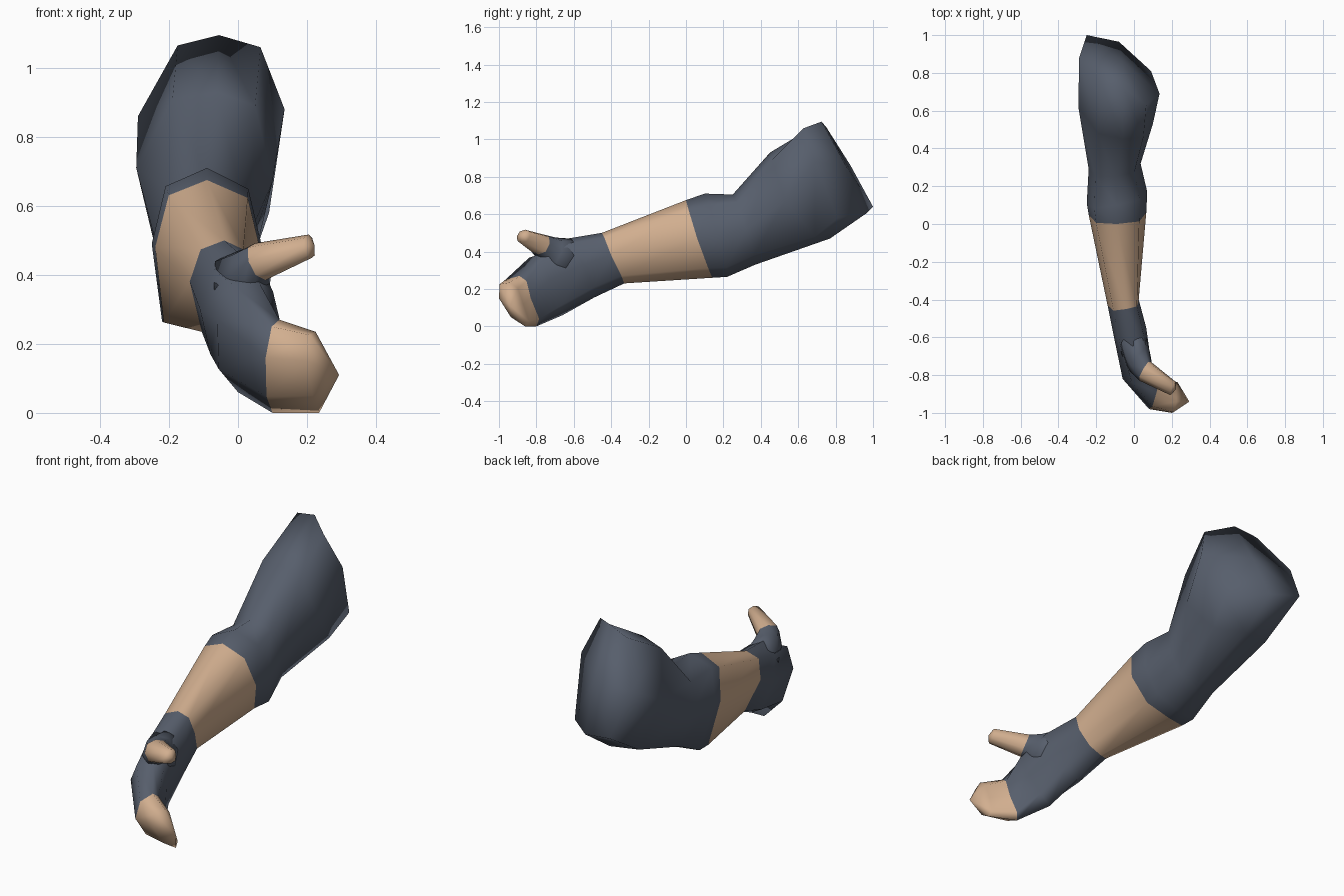
import bpy, bmesh
from mathutils import Vector


def material(name, rgb):
    m = bpy.data.materials.new(name)
    m.diffuse_color = (*rgb, 1)
    return m


CLOTH = material("slate cloth", (0.095, 0.113, 0.15))
SKIN = material("tan skin", (0.64, 0.425, 0.275))


def octagon(points):
    """Eight ring points; four cardinal points get diagonals in between.
    A fifth point, if given, replaces the bottom-left diagonal."""
    p = [Vector(q) for q in points]
    if len(p) == 8:
        return p
    c = sum(p[:4], Vector()) / 4
    out = []
    for i in range(4):
        out += [p[i], c + 0.75 * (p[i] + p[(i + 1) % 4] - 2 * c)]
    if len(p) == 5:
        out[5] = p[4]
    return out


def loft(name, rings, start, tip, skin_bands):
    """Skin rings together, close both ends to a point, colour by band number."""
    bm = bmesh.new()
    loops = [[bm.verts.new(v) for v in octagon(r)] for r in rings]
    for k in range(len(loops) - 1):
        a, b = loops[k], loops[k + 1]
        for i in range(8):
            j = (i + 1) % 8
            f = bm.faces.new((a[i], a[j], b[j], b[i]))
            f.material_index = int(k in skin_bands)
    for loop, point, mat in ((loops[0], start, 0), (loops[-1], tip, 1)):
        pole = bm.verts.new(point)
        for i in range(8):
            f = bm.faces.new((loop[i], loop[(i + 1) % 8], pole))
            f.material_index = mat
    bmesh.ops.recalc_face_normals(bm, faces=bm.faces[:])
    for f in bm.faces:
        f.smooth = True
    me = bpy.data.meshes.new(name)
    bm.to_mesh(me)
    bm.free()
    me.materials.append(CLOTH)
    me.materials.append(SKIN)
    ob = bpy.data.objects.new(name, me)
    bpy.context.collection.objects.link(ob)
    return ob


# Each ring runs top, right, bottom, left
# Upper sleeve: skewed shoulder end and the bulging upper arm
sleeve = [
    [(-.055, .725, 1.095), (.065, .63, 1.06), (.135, .69, .88), (.09, .81, .58),
     (-.08, .965, .605), (-.25, 1.0, .64), (-.29, .88, .86), (-.175, .75, 1.065)],
    [(-.06, .45, .93), (.05, .46, .89), (.10, .53, .67), (.055, .69, .48),
     (-.09, .77, .47), (-.24, .74, .48), (-.295, .62, .71), (-.19, .48, .91)],
]
# Elbow, sleeve hem and wrist
forearm = [
    [(-.10, .25, .705), (.035, .32, .52), (-.10, .37, .33), (-.24, .29, .50),
     (-.215, .36, .345)],
    [(-.09, .10, .71), (.07, .17, .48), (-.09, .22, .265), (-.25, .11, .49),
     (-.22, .20, .265)],
    [(-.09, .00, .675), (.065, .06, .47), (-.11, .14, .26), (-.24, .05, .48),
     (-.215, .12, .262)],
    [(-.04, -.45, .50), (.025, -.40, .38), (-.06, -.33, .23), (-.14, -.43, .38),
     (-.105, -.345, .235)],
]
# Palm, knuckles and curled fingers
hand = [
    [(.00, -.66, .465), (.065, -.55, .33), (-.04, -.49, .155), (-.11, -.58, .30),
     (-.08, -.52, .17)],
    [(.06, -.80, .38), (.09, -.73, .25), (.00, -.66, .06), (-.06, -.82, .27)],
    [(.12, -.89, .27), (.12, -.83, .15), (.10, -.80, .00), (.08, -.98, .16)],
    [(.225, -.94, .235), (.22, -.87, .12), (.235, -.86, .00), (.20, -1.0, .15)],
]
loft("arm", sleeve + forearm + hand, (-.06, .86, .85), (.293, -.94, .11), {4, 8})

# Thumb with its broad base sunk into the palm
thumb = [
    [(-.02, -.56, .465), (.05, -.54, .36), (.03, -.64, .25), (-.07, -.68, .36)],
    [(.02, -.695, .475), (.08, -.665, .40), (.06, -.74, .32), (-.02, -.78, .40)],
    [(.05, -.765, .492), (.09, -.73, .44), (.08, -.79, .385), (.03, -.83, .44)],
    [(.205, -.86, .517), (.22, -.835, .48), (.215, -.875, .45), (.19, -.905, .48)],
]
loft("thumb", thumb, (-.01, -.58, .36), (.222, -.875, .485), {2})
